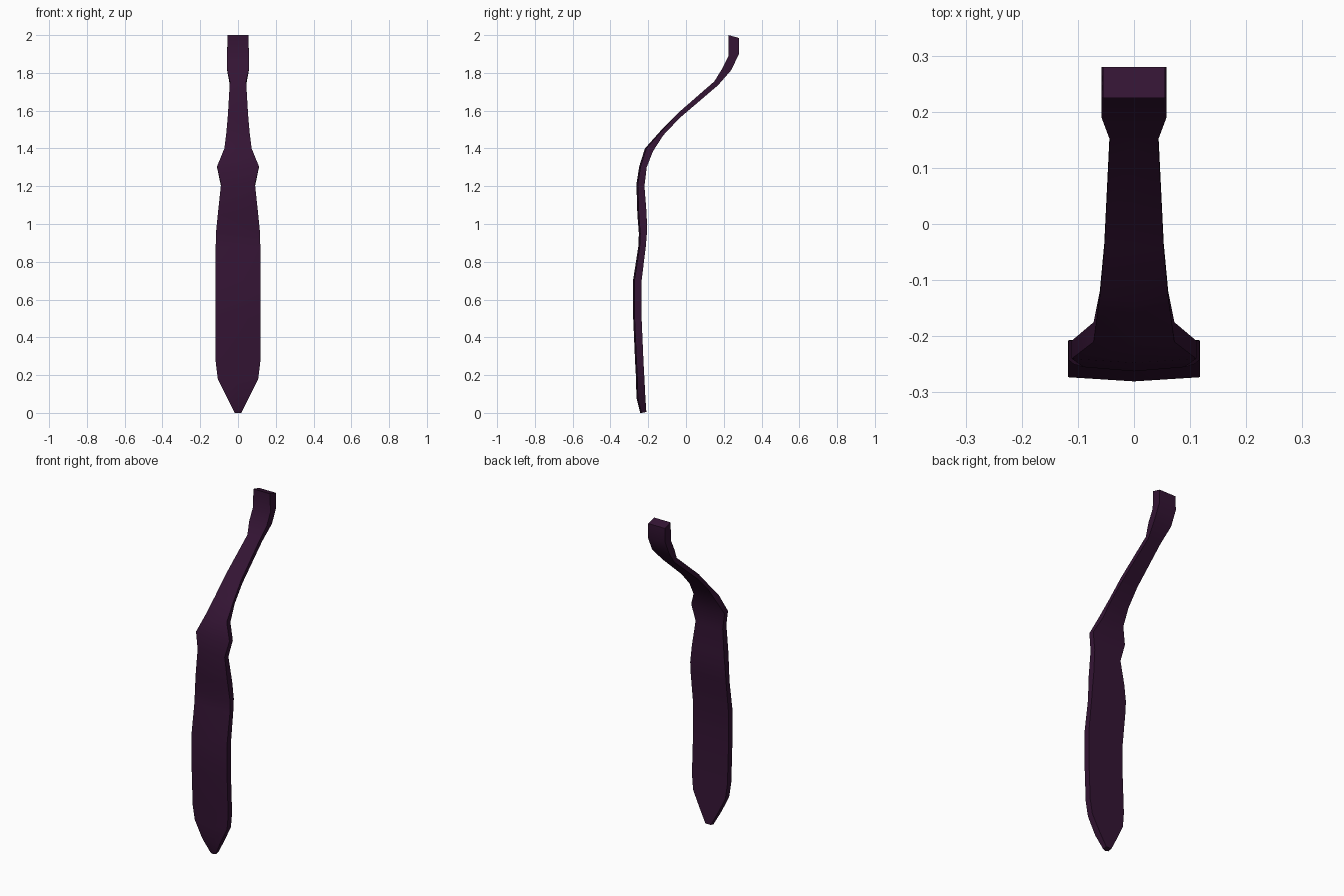
import bpy
import bmesh
import math

cube = bpy.data.objects.get("Cube")
if cube:
    bpy.data.objects.remove(cube, do_unlink=True)

# One dark plum cloth
plum = bpy.data.materials.new("dark plum cloth")
plum.use_nodes = True
colour = (0.034, 0.007, 0.034, 1)
plum.diffuse_color = colour
plum.node_tree.nodes["Principled BSDF"].inputs["Base Color"].default_value = colour

# Stations from tip to top: half width, front y, front z, back y, back z
stations = [
    (.018, -.24, 0, -.21, .005),
    (.058, -.26, .08, -.215, .08),
    (.107, -.262, .18, -.22, .18),
    (.118, -.267, .27, -.225, .27),
    (.118, -.277, .5, -.235, .5),
    (.118, -.278, .7, -.235, .7),
    (.118, -.25, .88, -.213, .88),
    (.117, -.247, .95, -.207, .95),
    (.107, -.255, 1.05, -.208, 1.05),
    (.09, -.26, 1.21, -.22, 1.2),
    (.111, -.245, 1.305, -.208, 1.3),
    (.072, -.215, 1.4, -.175, 1.385),
    (.061, -.135, 1.49, -.12, 1.47),
    (.053, -.045, 1.585, -.035, 1.56),
    (.043, .15, 1.755, .17, 1.735),
    (.058, .19, 1.82, .24, 1.815),
    (.058, .225, 1.89, .28, 1.9),
    (.055, .225, 2, .28, 1.985),
]

# Necktie: six-sided cross-sections with a faint ridge down the front
bm = bmesh.new()
rings = []
for w, fy, fz, by, bz in stations:
    ridge = .005 if fz < 1.5 else 0
    section = [(-w, fy + ridge, fz), (0, fy - ridge * .5, fz), (w, fy + ridge, fz),
               (w, by, bz), (0, by, bz), (-w, by, bz)]
    rings.append([bm.verts.new(p) for p in section])
for lower, upper in zip(rings, rings[1:]):
    for i in range(6):
        j = (i + 1) % 6
        bm.faces.new((lower[i], lower[j], upper[j], upper[i]))
bm.faces.new(rings[0][::-1])
bm.faces.new(rings[-1])
bmesh.ops.recalc_face_normals(bm, faces=bm.faces)

mesh = bpy.data.meshes.new("necktie")
bm.to_mesh(mesh)
bm.free()
mesh.materials.append(plum)
necktie = bpy.data.objects.new("necktie", mesh)
bpy.context.collection.objects.link(necktie)

# Smooth cloth with crisp side edges
bpy.ops.object.select_all(action="DESELECT")
necktie.select_set(True)
bpy.context.view_layer.objects.active = necktie
bpy.ops.object.shade_smooth_by_angle(angle=math.radians(40))
